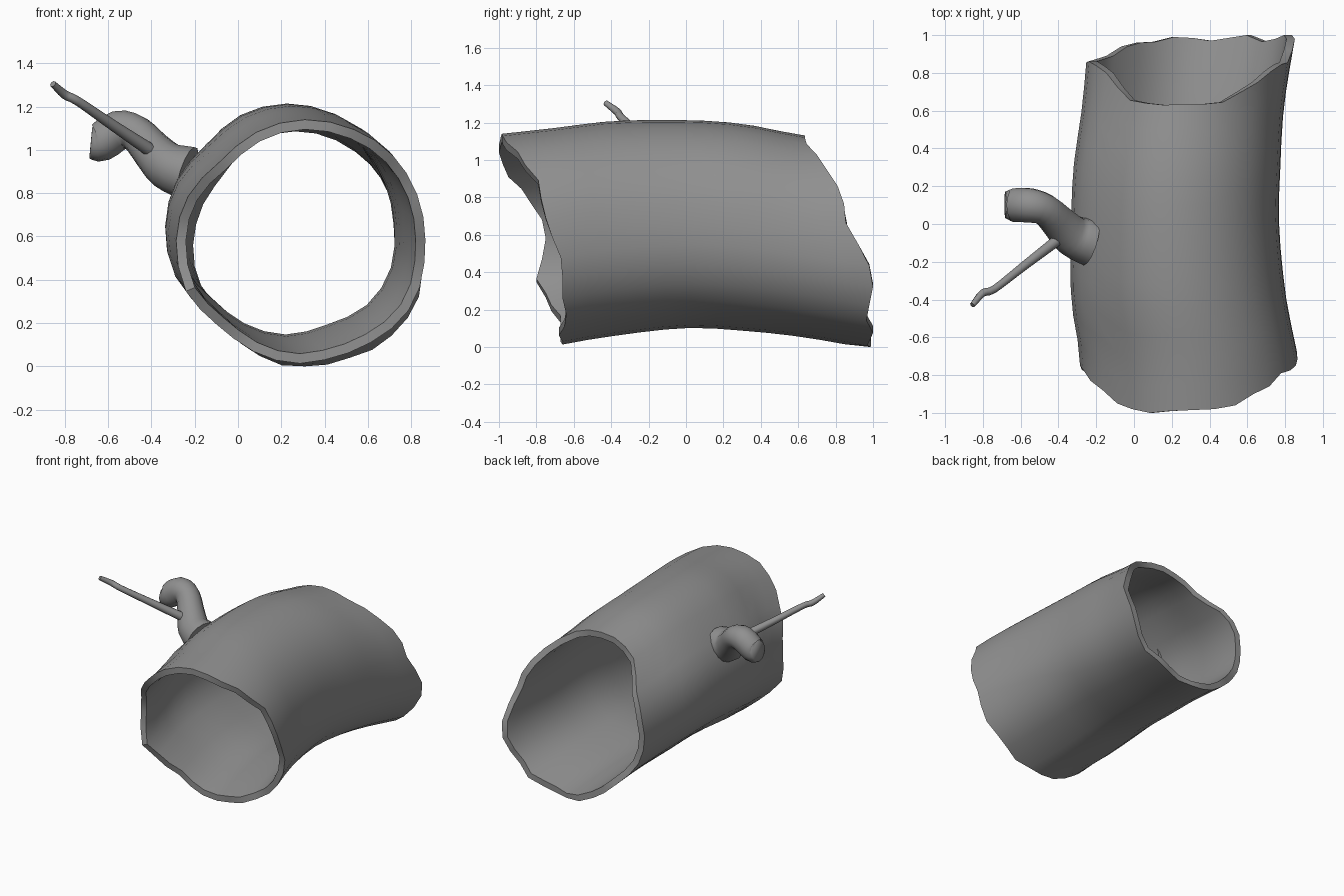
import bpy, bmesh, math
from mathutils import Vector

if "Cube" in bpy.data.objects:
    bpy.data.objects.remove(bpy.data.objects["Cube"])

# Dark grey bark
BARK = bpy.data.materials.new("bark")
BARK.diffuse_color = (.28, .28, .28, 1)
BARK.use_nodes = True
BARK.node_tree.nodes["Principled BSDF"].inputs["Base Color"].default_value = BARK.diffuse_color


def curve_at(pts, t):
    """Catmull-Rom through tuples keyed by their first item."""
    n = len(pts)
    i = 0
    while i < n - 2 and t > pts[i + 1][0]:
        i += 1
    a, b = pts[i], pts[i + 1]
    p, q = pts[max(i - 1, 0)], pts[min(i + 2, n - 1)]
    h = b[0] - a[0]
    u = (t - a[0]) / h
    out = []
    for k in range(1, len(a)):
        ma = (b[k] - p[k]) / (b[0] - p[0]) * h
        mb = (q[k] - a[k]) / (q[0] - a[0]) * h
        out.append((2*u**3 - 3*u*u + 1) * a[k] + (u**3 - 2*u*u + u) * ma
                   + (3*u*u - 2*u**3) * b[k] + (u**3 - u*u) * mb)
    return out


def around(vals, ang):
    """Periodic lookup of values spaced evenly around the circle."""
    n = len(vals)
    f = ang / (2 * math.pi) * n
    return curve_at([(i, vals[i % n]) for i in range(-2, n + 3)], f)[0]


def skin(name, rings, closed=False, angle=40):
    """Join rings of points into a solid; closed loops last ring to first."""
    bm = bmesh.new()
    vs = [[bm.verts.new(p) for p in r] for r in rings]
    n = len(vs[0])
    pairs = list(zip(vs, vs[1:])) + ([(vs[-1], vs[0])] if closed else [])
    for a, b in pairs:
        for j in range(n):
            k = (j + 1) % n
            bm.faces.new((a[j], a[k], b[k], b[j]))
    if not closed:
        bm.faces.new(vs[0])
        bm.faces.new(vs[-1])
    bmesh.ops.recalc_face_normals(bm, faces=bm.faces)
    me = bpy.data.meshes.new(name)
    bm.to_mesh(me)
    bm.free()
    me.materials.append(BARK)
    ob = bpy.data.objects.new(name, me)
    bpy.context.collection.objects.link(ob)
    bpy.ops.object.select_all(action='DESELECT')
    ob.select_set(True)
    bpy.context.view_layer.objects.active = ob
    bpy.ops.object.shade_smooth_by_angle(angle=math.radians(angle))
    return ob


def branch(name, path, sides, steps):
    """Round tube along (x, y, z, radius) points."""
    keyed = [(i, *p) for i, p in enumerate(path)]
    m = (len(path) - 1) * steps
    s = [curve_at(keyed, i / steps) for i in range(m + 1)]
    c = [Vector(p[:3]) for p in s]
    rings, side = [], Vector((0, 1, 0))
    for i, p in enumerate(c):
        d = (c[min(i + 1, m)] - c[max(i - 1, 0)]).normalized()
        side = (side - d * side.dot(d)).normalized()
        up = d.cross(side)
        rings.append([p + s[i][3] * (side * math.cos(t) + up * math.sin(t))
                      for t in (2 * math.pi * j / sides for j in range(sides))])
    return skin(name, rings, angle=65)


# Hollow log: bent spine (y, x, z, radius), section shape and ragged ends by angle
SPINE = [(-1, .31, .535, .60), (-.7, .292, .588, .58), (-.4, .24, .632, .572),
         (0, .22, .657, .553), (.3, .23, .64, .55), (.62, .262, .593, .537),
         (1, .31, .54, .55)]
SHAPE = [.985, .98, .99, 1, 1.005, .985, .94, .98, 1, 1, .955, .98, 1.005, .99,
         1.04, 1.035]
FRONT = [-.715, -.75, -.775, -.79, -.86, -.90, -.96, -.98, -.985, -.99, -1,
         -.98, -.95, -.88, -.83, -.77, -.75, -.77, -.80, -.75, -.72, -.67,
         -.67, -.67, -.66, -.66, -.68, -.65, -.64, -.66, -.66, -.67]
BACK = [.92, .855, .845, .81, .75, .70, .645, .635, .635, .63, .64, .655, .72,
        .80, .84, .86, .855, .86, .87, .89, .94, .96, .965, .99, .985, .97,
        .985, 1, .965, .98, 1, .98]
N, STEPS, WALL = 32, 12, .045


def log_ring(f, inset):
    ring = []
    for j in range(N):
        t = 2 * math.pi * j / N
        y0, y1 = around(FRONT, t), around(BACK, t)
        y = max(-1, min(1, y0 + (y1 - y0) * f))
        x, z, r = curve_at(SPINE, y)
        r = r * around(SHAPE, t) - inset
        ring.append((x + r * math.cos(t), y, max(0, z + r * math.sin(t))))
    return ring


fr = [i / STEPS for i in range(STEPS + 1)]
skin("hollow_log", [log_ring(f, 0) for f in fr]
     + [log_ring(f, WALL) for f in reversed(fr)], closed=True)

# Crooked branch stub
branch("branch_stub", [(-.233, -.097, .892, .127), (-.322, -.065, .925, .112),
                       (-.395, .005, .995, .095), (-.47, .075, 1.075, .085),
                       (-.55, .098, 1.09, .092), (-.635, .10, 1.035, .09),
                       (-.68, .10, 1.033, .072)], 14, 3)

# Thin twig growing from the stub
branch("twig", [(-.385, -.07, .985, .032), (-.58, -.22, 1.115, .025),
                (-.74, -.345, 1.225, .021), (-.80, -.365, 1.255, .021),
                (-.855, -.43, 1.305, .015)], 8, 3)
